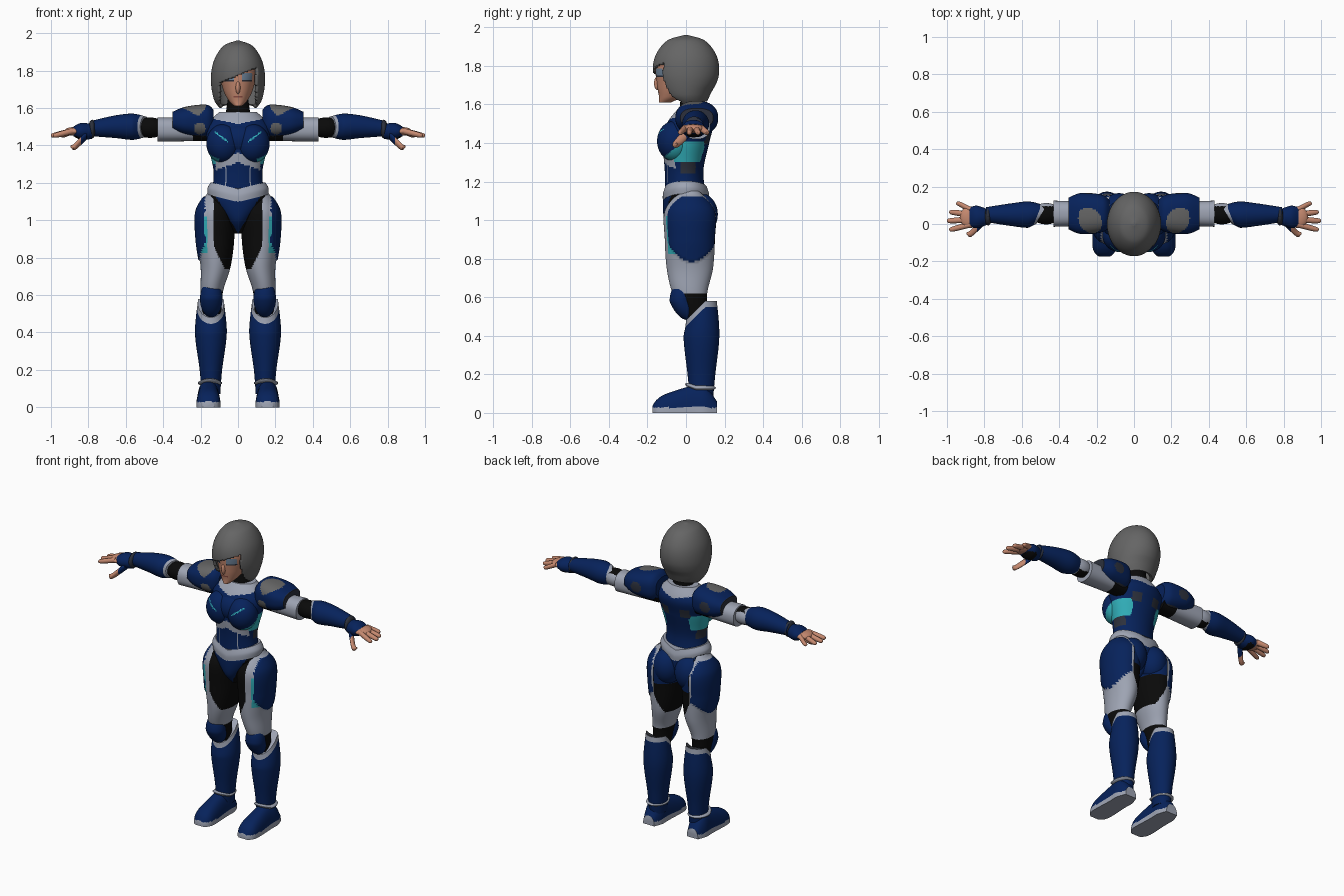
import bpy
import bmesh
import math
from mathutils import Vector

cube = bpy.data.objects.get("Cube")
if cube:
    bpy.data.objects.remove(cube, do_unlink=True)

BLUE, LIGHT, HAIR, SKIN = "armour_blue", "light_grey", "hair_grey", "skin"
TEAL, BLACK, SLATE, LIP, STEEL = "teal", "black", "slate", "lip", "steel_blue"
COLOURS = {
    BLUE: (.002, .016, .105), LIGHT: (.34, .37, .45), HAIR: (.13, .13, .13),
    SKIN: (.56, .25, .16), TEAL: (.03, .42, .48), BLACK: (.003, .003, .003),
    SLATE: (.025, .03, .045), LIP: (.28, .08, .06), STEEL: (.17, .25, .35)}
materials = {}
for name, rgb in COLOURS.items():
    mat = bpy.data.materials.new(name)
    mat.use_nodes = True
    mat.diffuse_color = (*rgb, 1)
    shader = mat.node_tree.nodes["Principled BSDF"]
    shader.inputs["Base Color"].default_value = (*rgb, 1)
    shader.inputs["Roughness"].default_value = .7
    materials[name] = mat


def blend(a, b, c, d, t):
    """Catmull-Rom value between b and c."""
    tangent_b, tangent_c = (c - a) / 2, (d - b) / 2
    rise = c - b
    return b + t * (tangent_b + t * (3 * rise - 2 * tangent_b - tangent_c
                                     + t * (tangent_b + tangent_c - 2 * rise)))


def smooth_sections(sections, steps):
    padded = [tuple(s) + (0,) * (5 - len(s)) for s in sections]
    ends = [padded[0]] + padded + [padded[-1]]
    for four in zip(ends, ends[1:], ends[2:], ends[3:]):
        for i in range(steps):
            yield [blend(*values, i / steps) for values in zip(*four)]
    yield padded[-1]


def loft(name, axis, sections, rule, at=(0, 0, 0), warp=None, cut=None,
         power=1, steps=8, sides=48, caps=True, sign=1):
    """Skin over ovals: (position, radius a, radius b, centre b, centre a)."""
    bm = bmesh.new()
    rings = []
    for pos, ra, rb, cb, ca in smooth_sections(sections, steps):
        ring = []
        for k in range(sides):
            angle = math.tau * k / sides
            c, s = math.cos(angle), math.sin(angle)
            a = ca + ra * math.copysign(abs(c) ** power, c)
            b = cb + rb * math.copysign(abs(s) ** power, s)
            point = {"x": (pos, a, b), "y": (a, pos, b), "z": (a, b, pos)}[axis]
            ring.append(bm.verts.new(Vector(point) + Vector(at)))
        rings.append(ring)
    for low, high in zip(rings, rings[1:]):
        for k in range(sides):
            bm.faces.new((low[k - 1], low[k], high[k], high[k - 1]))
    if caps:
        bm.faces.new(rings[0])
    bm.faces.new(rings[-1])
    used, removed = [], []
    for face in bm.faces:
        p = face.calc_center_median()
        colour = rule(p) if callable(rule) else rule
        if colour not in used:
            used.append(colour)
        face.material_index = used.index(colour)
        if cut and cut(p):
            removed.append(face)
    for v in bm.verts:
        if warp:
            v.co = warp(v.co.copy())
        v.co.x *= sign
    bmesh.ops.delete(bm, geom=removed, context="FACES")
    bmesh.ops.recalc_face_normals(bm, faces=bm.faces)
    mesh = bpy.data.meshes.new(name)
    bm.to_mesh(mesh)
    bm.free()
    for colour in used:
        mesh.materials.append(materials[colour])
    ob = bpy.data.objects.new(name, mesh)
    bpy.context.scene.collection.objects.link(ob)
    bpy.ops.object.select_all(action="DESELECT")
    ob.select_set(True)
    bpy.context.view_layer.objects.active = ob
    bpy.ops.object.shade_smooth_by_angle(angle=math.radians(40))
    return ob


def ball(name, centre, radii, rule, make=loft, steps=4, **options):
    rx, ry, rz = radii
    angles = [math.pi * (i / 8 - .5) for i in range(9)]
    sections = [(rz * math.sin(t), rx * math.cos(t), ry * math.cos(t)) for t in angles]
    make(name, "z", sections, rule, at=centre, steps=steps, **options)


def pair(name, *args, **options):
    loft("left_" + name, *args, **options)
    loft("right_" + name, *args, sign=-1, **options)


def finger(name, start, end, radius, rule):
    """Rounded finger running outward along x."""
    (x, y, z), (tip_x, tip_y, tip_z) = start, end
    pair(name, "x", [(x, radius, radius, z, y),
                     (tip_x - radius, radius * .8, radius * .8, tip_z, tip_y),
                     (tip_x, radius * .2, radius * .2, tip_z, tip_y)],
         rule, sides=16, steps=4)


def lift(height):
    return lambda p: p + Vector((0, 0, height(p)))


# Torso
def torso_rule(p):
    x = abs(p.x)
    if p.z > 1.515 + .2 * x and x < .14:
        return LIGHT
    if p.y < -.04 and x < .12 and abs(p.z - 1.335 + .35 * x) < .025:
        return LIGHT
    if x > .085 and 1.3 < p.z < 1.41 and p.y < .095:
        return TEAL
    if 1.24 < p.z < 1.3 and x > .1 and -.03 < p.y < .05:
        return SLATE
    if p.y > .05 and 1.39 < p.z < 1.45 and .04 < x < .1:
        return SLATE
    if p.y < -.05 and p.z < 1.29 and abs(x - .065) < .003:
        return LIGHT
    return BLUE


def bust_rule(p):
    on_line = abs(p.z - 1.42 - .75 * (p.x - .055)) < .005
    if on_line and .055 < p.x < .125 and p.y < -.06:
        return TEAL
    return TEAL if p.x > .1 and p.z < 1.42 + .8 * p.y else BLUE


def pelvis_rule(p):
    return BLUE if p.y > .02 or abs(p.x) < (p.z - .93) * .6 else BLACK


loft("torso", "z", [(1.1, .15, .11), (1.25, .13, .1, -.01), (1.4, .16, .12),
                    (1.5, .17, .12, .02), (1.58, .1, .07, .03)], torso_rule,
     sides=128, steps=18)
ball("bust", (.077, -.06, 1.41), (.092, .09, .105), bust_rule, make=pair, sides=96, steps=6)
ball("chest_plate", (0, -.05, 1.43), (.125, .085, .09), BLUE)
loft("belt", "z", [(1.115, .162, .12), (1.15, .163, .12), (1.185, .145, .11)], LIGHT,
     warp=lift(lambda p: .25 * abs(p.x) - .018))
loft("pelvis", "z", [(.93, .02, .05), (1, .07, .11), (1.1, .15, .12), (1.15, .15, .11)],
     pelvis_rule, sides=96)
ball("buttock", (.08, .075, 1.03), (.09, .09, .11), BLUE, make=pair)
loft("neck", "z", [(1.54, .07, .06), (1.68, .05, .05)],
     lambda p: BLACK if p.z < 1.65 else SKIN, at=(0, .025, 0))


# Legs
def on_plate(p):
    rear_reach = .25 * max(0, p.y)
    return p.x > .172 - rear_reach and .785 + 6 * (p.y - .03) ** 2 < p.z < 1.125


def thigh_rule(p):
    if p.z < .62:
        return BLACK
    if on_plate(p):
        return BLUE
    if p.y < .02 and p.x > .164 and .82 < p.z < 1.02:
        return TEAL
    if p.y > .04 and p.z > .93 and p.x < .125:
        return BLUE
    if p.z > .74 and p.x < min(.13, .07 + .5 * (p.z - .74)):
        return BLACK
    return LIGHT


def notch_shin(p):
    """Dip the top rim towards the front."""
    fade = min(1, max(0, (p.z - .38) / .17))
    return p - Vector((0, 0, max(0, .1 - p.y) * fade))


pair("thigh", "z", [(.5, .05, .06, .03, .02), (.62, .06, .09, 0, .02), (.75, .08, .12),
                    (.9, .1, .13), (1.05, .1, .13), (1.15, .04, .05)], thigh_rule,
     at=(.12, .02, 0), sides=128, steps=14,
     warp=lambda p: p + Vector((.008, 0, 0)) if on_plate(p) else p)
ball("knee_pad", (.143, -.025, .58), (.06, .06, .1),
     lambda p: SLATE if p.z > .66 else BLUE, make=pair,
     warp=lambda p: p + Vector((0, .35 * max(0, .58 - p.z), 0)))
pair("shin", "z", [(.07, .05, .06), (.2, .06, .072), (.4, .085, .093), (.58, .07, .08)],
     lambda p: LIGHT if p.z > .55 else BLUE, at=(.145, .08, 0), warp=notch_shin)
ball("ankle_trim", (.15, .075, .13), (.065, .08, .018), LIGHT, make=pair,
     warp=lift(lambda p: .35 * max(0, .05 - p.y)))
pair("boot", "y", [(-.175, .03, .035), (-.15, .055, .07), (-.1, .065, .1),
                   (.03, .06, .14), (.1, .06, .14), (.16, .04, .06)],
     lambda p: LIGHT if p.z < .028 else BLUE, at=(.158, 0, 0), power=.8, sides=80,
     warp=lambda p: Vector((p.x, p.y, max(p.z, 0))))


# Arms
def pad_rule(p):
    across = p.x - .235 - .2 * (p.y - .02)
    if p.z > 1.555 and math.hypot(across, .9 * (p.y - .02)) < .062:
        return HAIR
    if p.y < .03 and math.hypot(p.x - .205, p.z - 1.49) < .032:
        return HAIR
    if p.y > .1 and math.hypot(p.x - .25, p.z - 1.53) < .035:
        return SLATE
    return SLATE if p.z < 1.455 or p.x > .345 else BLUE


pair("shoulder_pad", "x", [(.13, .07, .06), (.17, .1, .088), (.28, .11, .077), (.35, .085, .05)],
     pad_rule, at=(0, .056, 1.53), power=.8, sides=96, steps=12)
pair("upper_arm", "x", [(.14, .06, .06), (.43, .07, .065)],
     lambda p: BLACK if p.x < .26 else LIGHT, at=(0, .055, 1.485), power=.85)
ball("elbow", (.47, .055, 1.495), (.08, .057, .055),
     lambda p: LIGHT if p.y > .095 else BLACK, make=pair)
pair("forearm", "x", [(.48, .05, .055), (.56, .07, .07), (.66, .06, .06), (.79, .04, .04, -.01)],
     lambda p: LIGHT if p.x < .505 else BLUE, at=(0, .05, 1.5),
     warp=lambda p: p + Vector((6 * max(0, .08 - p.y) * max(0, .57 - p.x), 0, 0)))
ball("wrist_band", (.78, .042, 1.488), (.02, .05, .05), SLATE, make=pair)
pair("glove", "x", [(.78, .04, .04), (.84, .06, .045), (.88, .05, .025)],
     lambda p: BLACK if p.z < 1.45 and p.x > .82 and p.y > 0 else BLUE, at=(0, .038, 1.475))
ball("palm", (.88, .036, 1.475), (.05, .058, .023), SKIN, make=pair)

# Fingers fan out from the palm, the middle one longest
for i, label in enumerate(("little", "ring", "middle", "index")):
    fan = 1.5 - i
    finger(label + "_finger", (.88, .037 + .027 * fan, 1.478),
           (1 - .012 * (i - 2) ** 2, .04 + .045 * fan, 1.455), .017, SKIN)
finger("thumb", (.81, .01, 1.455), (.895, -.05, 1.395), .024,
       lambda p: BLUE if p.x < .84 else SKIN)


# Head
def face_rule(p):
    x = abs(p.x)
    if p.y < -.08 and .02 < x < .075 and 1.743 < p.z < 1.785:
        return SLATE if p.z < 1.751 else STEEL
    if p.y < -.1 and x < .024 and abs(p.z - 1.662) < .004:
        return LIP
    return SKIN


def face_opening(p):
    below_fringe = p.z < 1.775 + .4 * p.x
    return below_fringe and abs(p.x) < .104 and p.y < -.04 - .45 * (p.z - 1.65)


loft("face", "z", [(1.61, .02, .03, -.06), (1.64, .05, .06, -.03), (1.7, .08, .1),
                   (1.8, .1, .11), (1.87, .08, .1)], face_rule, at=(0, -.05, 0),
     sides=112, steps=14)
ball("nose", (0, -.147, 1.71), (.013, .019, .035), SKIN, sides=16)

# Bobbed hair with a swept fringe
hair = loft("hair", "z", [(1.6, .1, .09, .02), (1.65, .13, .13), (1.75, .145, .17),
                          (1.85, .13, .16), (1.93, .08, .1), (1.96, .01, .01)], HAIR,
            cut=face_opening, caps=False, sides=128, steps=14,
            warp=lift(lambda p: 1.5 * max(0, p.y) * max(0, 1.7 - p.z)))
thickness = hair.modifiers.new("thickness", "SOLIDIFY")
thickness.thickness = .018
thickness.offset = -1
